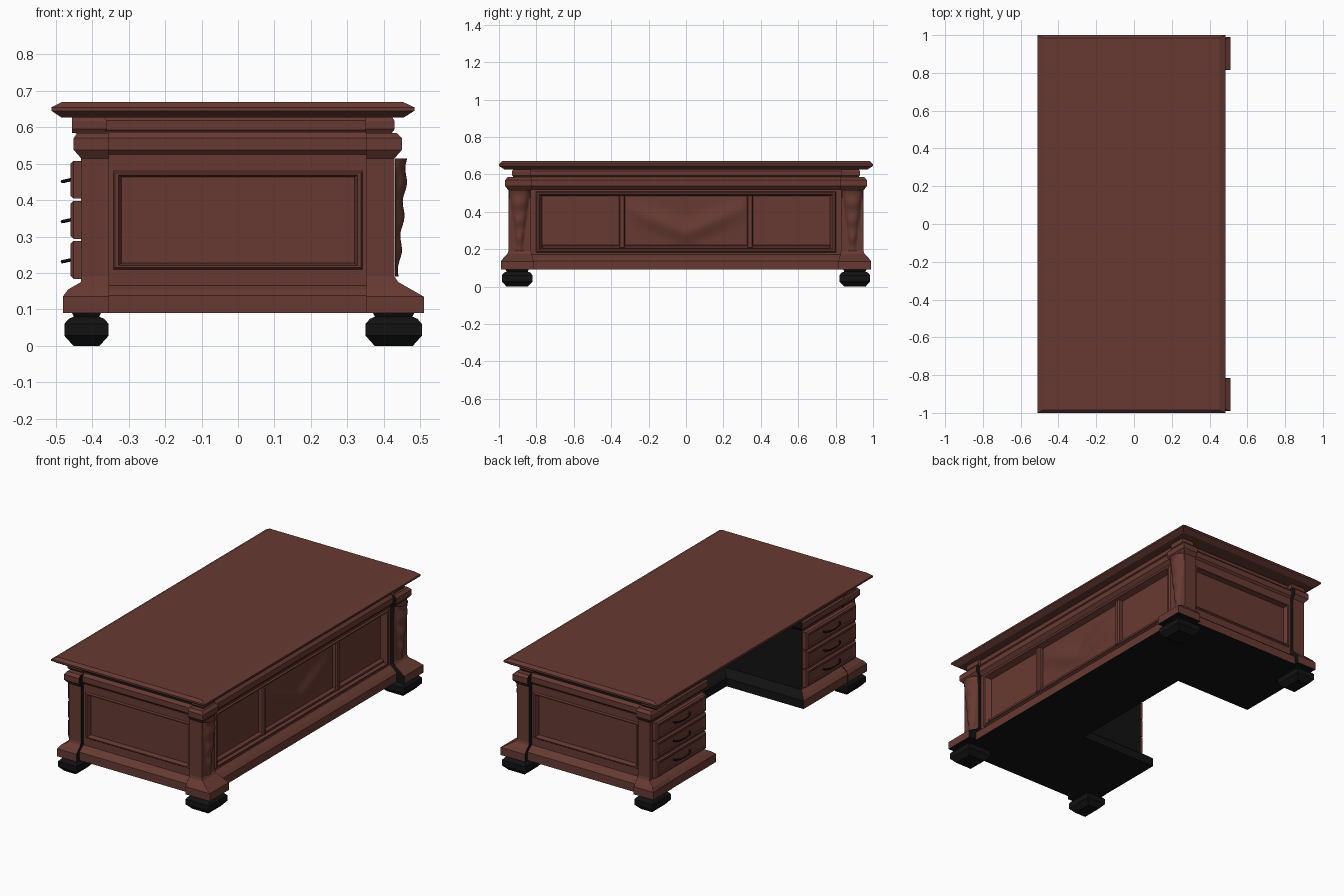
import bpy, bmesh, math
from mathutils import Vector

if "Cube" in bpy.data.objects:
    bpy.data.objects.remove(bpy.data.objects["Cube"])


def material(name, rgb):
    m = bpy.data.materials.new(name)
    m.diffuse_color = (*rgb, 1)
    m.use_nodes = True
    m.node_tree.nodes["Principled BSDF"].inputs["Base Color"].default_value = m.diffuse_color
    return m


WOOD = material("red_brown_wood", (0.135, 0.042, 0.032))
DARK = material("near_black", (0.006, 0.006, 0.006))


def rings_to_object(name, rings, cap0=True, cap1=True, dark=None, mat=WOOD, smooth=False):
    """Skin a list of point loops; dark(center, normal) picks black faces."""
    bm = bmesh.new()
    loops = [[bm.verts.new(p) for p in r] for r in rings]
    n = len(loops[0])
    for a, b in zip(loops, loops[1:]):
        for i in range(n):
            j = (i + 1) % n
            bm.faces.new((a[i], a[j], b[j], b[i]))
    if cap0:
        bm.faces.new(loops[0])
    if cap1:
        bm.faces.new(loops[-1])
    return finish(name, bm, dark, mat, smooth)


def finish(name, bm, dark, mat, smooth=False):
    bmesh.ops.recalc_face_normals(bm, faces=bm.faces)
    bm.normal_update()
    for f in bm.faces:
        f.smooth = smooth
        if dark and dark(f.calc_center_median(), f.normal):
            f.material_index = 1
    me = bpy.data.meshes.new(name)
    bm.to_mesh(me)
    bm.free()
    me.materials.append(mat)
    me.materials.append(DARK)
    ob = bpy.data.objects.new(name, me)
    bpy.context.collection.objects.link(ob)
    return ob


def rect(x0, x1, y0, y1, z):
    return [(x0, y0, z), (x1, y0, z), (x1, y1, z), (x0, y1, z)]


def panel(name, place, u0, u1, v0, v1, steps):
    """Nested rectangles stepping inwards (inset u, inset v, depth)."""
    rings = []
    for iu, iv, d in steps:
        rings.append([place(u, v, d) for u, v in ((u0 + iu, v0 + iv), (u1 - iu, v0 + iv),
                                                  (u1 - iu, v1 - iv), (u0 + iu, v1 - iv))])
    return rings_to_object(name, rings)


def relief(name, place, u0, u1, v0, v1, nu, nv, height):
    """Carved surface: a grid pushed out by height(s, t), s and t in -1..1."""
    bm = bmesh.new()
    g = []
    for j in range(nv + 1):
        t = -1 + 2 * j / nv
        row = []
        for i in range(nu + 1):
            s = -1 + 2 * i / nu
            row.append(bm.verts.new(place((u0 + u1) / 2 + s * (u1 - u0) / 2,
                                          (v0 + v1) / 2 + t * (v1 - v0) / 2, height(s, t))))
        g.append(row)
    for j in range(nv):
        for i in range(nu):
            bm.faces.new((g[j][i], g[j][i + 1], g[j + 1][i + 1], g[j + 1][i]))
    ob = finish(name, bm, None, WOOD, True)
    if ob.data.polygons[0].normal.x < 0:
        ob.data.flip_normals()
    return ob


# table top with a pointed edge
rings_to_object("table_top", [
    rect(-0.485, 0.455, -0.972, 0.972, 0.627), rect(-0.512, 0.484, -1, 1, 0.645),
    rect(-0.512, 0.484, -1, 1, 0.655), rect(-0.482, 0.452, -0.985, 0.985, 0.67)])

# frieze under the top
rings_to_object("frieze", [
    rect(-0.445, 0.405, -0.89, 0.89, 0.583), rect(-0.455, 0.415, -0.90, 0.90, 0.593),
    rect(-0.455, 0.415, -0.90, 0.90, 0.618), rect(-0.445, 0.405, -0.89, 0.89, 0.63)],
    dark=lambda c, n: n.z < -0.9)


# U-shaped carcass: two pedestals joined by the closed front
def u_ring(z, o, r=0.0):
    x0, x1, y1 = -0.43 - o, 0.41 + o - r, 0.915 + o - r
    kx, ky = 0.07 - o, 0.455 - o
    return [(x0, -y1, z), (x1, -y1, z), (x1, y1, z), (x0, y1, z),
            (x0, ky, z), (kx, ky, z), (kx, -ky, z), (x0, -ky, z)]


rings_to_object("carcass", [
    u_ring(0.09, 0.049), u_ring(0.138, 0.049), u_ring(0.155, 0.03), u_ring(0.172, 0),
    u_ring(0.173, 0, 0.04), u_ring(0.517, 0, 0.04), u_ring(0.518, 0),
    u_ring(0.538, 0.019), u_ring(0.57, 0.019), u_ring(0.587, 0.005)],
    dark=lambda c, n: n.z < -0.9 and c.z < 0.1 or (abs(c.y) < 0.55 and c.x < 0.2))

# corner posts, feet and frieze blocks
POST = [(0.09, 0.08, 0.04, 0.05), (0.135, 0.08, 0.04, 0.05), (0.155, 0.045, 0.025, 0.035),
        (0.175, 0.01, 0.004, 0.0), (0.19, 0.0, 0.0, 0.0), (0.515, 0.0, 0.0, 0.0),
        (0.538, 0.02, 0.017, 0.02), (0.57, 0.02, 0.017, 0.02), (0.585, 0.005, 0.003, 0.01)]
FOOT = [(0.0, 0.025), (0.028, 0.0), (0.06, 0.0), (0.074, 0.012), (0.08, 0.026), (0.092, 0.02)]
for sy, ny in ((-1, "near"), (1, "far")):
    for sx, nx in ((-1, "drawer_side"), (1, "panel_side")):
        rings = []
        for z, ofr, oy, oback in POST:
            inner, outer = 0.828 - oy * 0.35, 0.95 + oy
            x0, x1 = (0.352, 0.43 + ofr) if sx > 0 else (-0.431 - oback, -0.354)
            rings.append(rect(x0, x1, sy * inner, sy * outer, z))
        rings_to_object(f"{ny}_{nx}_post", rings,
                        dark=lambda c, n: n.y * sy < -0.5 or n.x * sx < -0.5 or n.z < -0.9)
        x0, x1 = (0.35, 0.505) if sx > 0 else (-0.477, -0.355)
        rings_to_object(f"{ny}_{nx}_foot", [
            rect(x0 + i, x1 - i, sy * (0.82 + i), sy * (0.985 - i), z) for z, i in FOOT], mat=DARK)
        bx0, bx1 = (0.35, 0.43) if sx > 0 else (-0.456, -0.36)
        rings_to_object(f"{ny}_{nx}_frieze_block", [
            rect(bx0, bx1 - 0.008, sy * 0.83, sy * 0.922, 0.584),
            rect(bx0, bx1, sy * 0.83, sy * 0.93, 0.595), rect(bx0, bx1, sy * 0.83, sy * 0.93, 0.617),
            rect(bx0, bx1 - 0.008, sy * 0.83, sy * 0.922, 0.63)])

    # carved leaf on the panel-side posts
    def leaf(s, t):
        body = 0.022 + 0.012 * t + 0.004 * math.cos(t * 11)
        w = 0.62 + 0.38 * t
        return body * max(0, 1 - (s / max(w, 0.25)) ** 2) ** 0.6 + 0.001
    relief(f"{ny}_carved_leaf", lambda u, v, d: (0.43 + d, u, v),
           sy * 0.89 - 0.055, sy * 0.89 + 0.055, 0.19, 0.515, 16, 30, leaf)

    # framed panel on each end
    panel(f"{ny}_end_panel", lambda u, v, d: (u, sy * (0.925 + d), v), -0.358, 0.358, 0.165, 0.525, [
        (0, 0, -0.045), (0, 0, 0), (0.016, 0.045, 0), (0.02, 0.05, 0.008),
        (0.03, 0.056, 0.008), (0.038, 0.062, -0.02)])

    # drawers with bail handles
    for k in range(3):
        zc = 0.235 + 0.11 * k
        ya, yb = sorted((sy * 0.465, sy * 0.925))
        panel(f"{ny}_drawer_{k + 1}", lambda u, v, d: (-0.43 - d, u, v), ya, yb, zc - 0.051, zc + 0.053, [
            (0, 0, -0.01), (0, 0, 0.022), (0.008, 0.008, 0.03),
            (0.02, 0.018, 0.03), (0.026, 0.023, 0.026)])
        cu = bpy.data.curves.new(f"{ny}_handle_{k + 1}", "CURVE")
        cu.dimensions = "3D"
        cu.bevel_depth = 0.005
        cu.bevel_resolution = 1
        cu.use_fill_caps = True
        sp = cu.splines.new("POLY")
        sp.points.add(8)
        for i, p in enumerate(sp.points):
            a = math.pi * i / 8
            p.co = (-0.455 - 0.027 * math.sin(a), sy * 0.695 - 0.075 * math.cos(a),
                    zc + 0.002 - 0.006 * math.sin(a), 1)
        cu.materials.append(DARK)
        bpy.context.collection.objects.link(bpy.data.objects.new(cu.name, cu))


# long closed side: frame, dividers and carved centre panel
def side(u, v, d):
    return (0.41 + d, u, v)


panel("long_side_panel", side, -0.832, 0.832, 0.165, 0.525, [
    (0, 0, -0.045), (0, 0, 0), (0.03, 0.018, 0), (0.035, 0.023, 0.008),
    (0.045, 0.03, 0.008), (0.062, 0.042, -0.025)])
for s, n in ((-1, "near"), (1, "far")):
    panel(f"{n}_panel_divider", side, s * 0.342 - 0.016, s * 0.342 + 0.016, 0.205, 0.487, [
        (0, 0, -0.03), (0, 0, -0.004), (0.006, 0.004, 0.004)])
panel("panel_bottom_bead", side, -0.77, 0.77, 0.203, 0.222, [
    (0, 0, -0.03), (0, 0, -0.008), (0.004, 0.004, -0.002)])


def drape(s, t):
    ridge = t + 0.55 - 1.1 * abs(s)
    fade = max(0, 1 - s * s) * max(0, 1 - t * t)
    return -0.024 + 0.022 * math.exp(-(ridge / 0.4) ** 2) * fade ** 0.5


relief("carved_centre_panel", side, -0.326, 0.326, 0.222, 0.485, 32, 16, drape)
